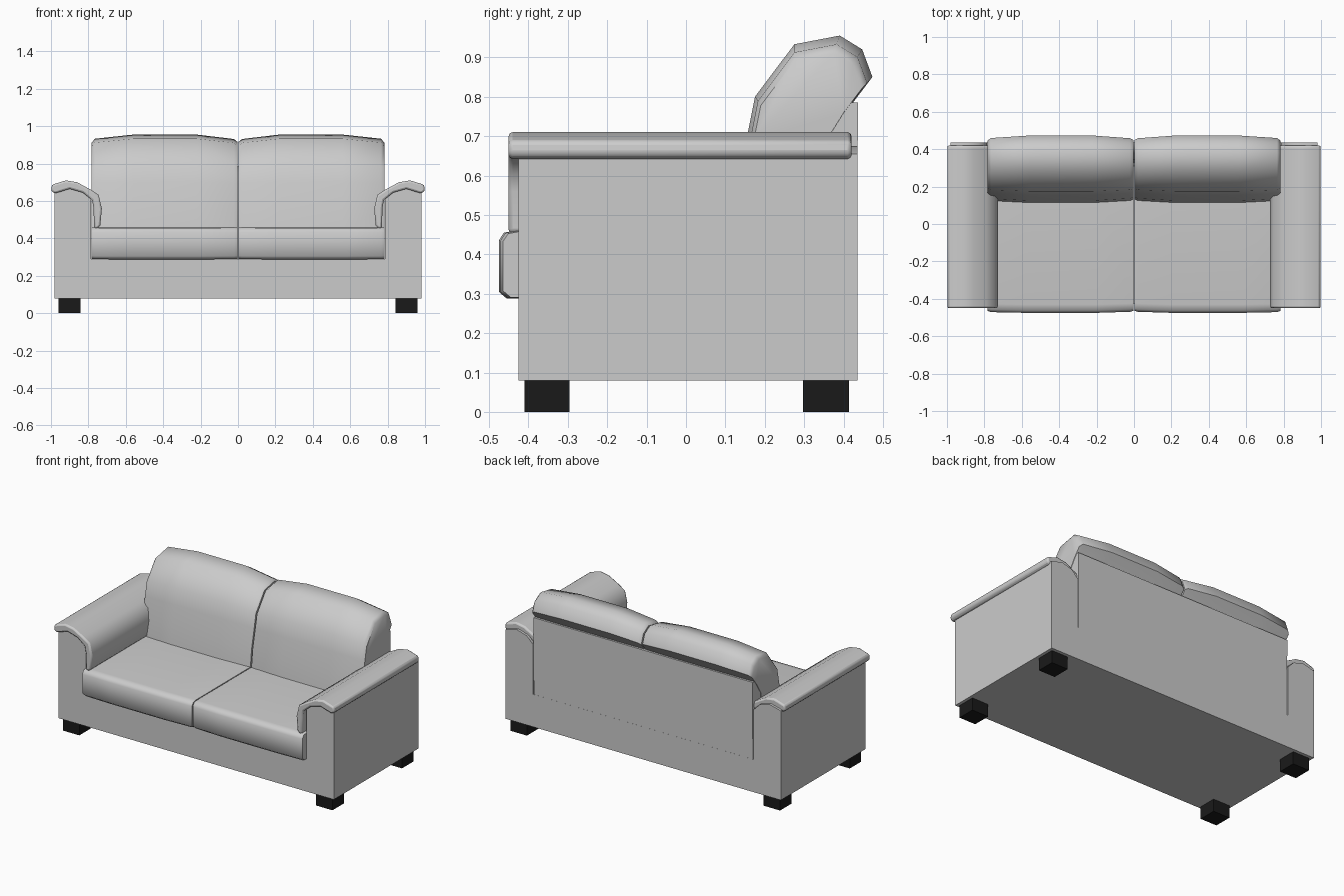
import bpy, bmesh, math

if "Cube" in bpy.data.objects:
    bpy.data.objects.remove(bpy.data.objects["Cube"])

black = bpy.data.materials.new("black_leg")
black.diffuse_color = (0.01, 0.01, 0.01, 1)
black.use_nodes = True
black.node_tree.nodes["Principled BSDF"].inputs["Base Color"].default_value = black.diffuse_color


def loft(name, profile, sections, axis, centre=(0, 0), mirror=False, bevel=0, mat=None):
    """Skin a 2D profile along an axis; sections are (position, scale about centre)."""
    bm = bmesh.new()
    rings = []
    for pos, s in sections:
        ring = []
        for p, q in profile:
            a = centre[0] + (p - centre[0]) * s
            b = centre[1] + (q - centre[1]) * s
            co = {"x": (pos, a, b), "y": (a, pos, b), "z": (a, b, pos)}[axis]
            ring.append(bm.verts.new(co))
        rings.append(ring)
    n = len(profile)
    for r0, r1 in zip(rings, rings[1:]):
        for i in range(n):
            j = (i + 1) % n
            bm.faces.new((r0[i], r0[j], r1[j], r1[i]))
    bm.faces.new(rings[0])
    bm.faces.new(rings[-1])
    bmesh.ops.recalc_face_normals(bm, faces=bm.faces)
    me = bpy.data.meshes.new(name)
    bm.to_mesh(me)
    bm.free()
    ob = bpy.data.objects.new(name, me)
    bpy.context.collection.objects.link(ob)
    if mat:
        me.materials.append(mat)
    else:
        bpy.ops.object.select_all(action="DESELECT")
        ob.select_set(True)
        bpy.context.view_layer.objects.active = ob
        bpy.ops.object.shade_smooth_by_angle(angle=math.radians(50))
    if bevel:
        m = ob.modifiers.new("bevel", "BEVEL")
        m.width, m.segments, m.limit_method = bevel, 2, "ANGLE"
        m.angle_limit = math.radians(50)
    if mirror:
        ob.modifiers.new("mirror", "MIRROR").use_mirror_merge = False
    return ob


# Frame: base and both arms as one U-shaped outline
half = [(0.98, 0.08), (0.98, 0.655), (0.90, 0.675), (0.83, 0.655),
        (0.785, 0.61), (0.785, 0.29)]
outline = half + [(-x, z) for x, z in reversed(half)]
loft("frame", outline, [(-0.425, 1), (0.435, 1)], "y")

# Back panel
loft("back_panel", [(0.434, 0.1), (0.436, 0.785), (0.405, 0.785), (0.378, 0.755),
                    (0.345, 0.70), (0.31, 0.28)], [(-0.78, 1), (0.78, 1)], "x")

# Padded arm covers draped over the inside of the arms
pad = [(1.0, 0.655), (0.995, 0.687), (0.92, 0.71), (0.86, 0.70), (0.79, 0.662),
       (0.745, 0.632), (0.728, 0.56), (0.736, 0.47), (0.75, 0.452), (0.77, 0.455),
       (0.772, 0.56), (0.78, 0.605), (0.83, 0.645), (0.90, 0.665), (0.98, 0.64)]
loft("arm_pad", pad, [(-0.45, 1), (0.42, 1)], "y", mirror=True, bevel=0.01)

# Seat cushions
seat = [(-0.455, 0.288), (-0.475, 0.305), (-0.475, 0.435), (-0.462, 0.455),
        (-0.43, 0.461), (0.30, 0.461), (0.30, 0.288)]
loft("seat_cushion", seat, [(0.003, 0.97), (0.02, 0.985), (0.2, 1), (0.58, 1),
                            (0.765, 0.99), (0.784, 0.97)],
     "x", (-0.1, 0.375), mirror=True)

# Back cushions
back = [(0.11, 0.42), (0.125, 0.56), (0.155, 0.70), (0.175, 0.80), (0.275, 0.933),
        (0.39, 0.955), (0.447, 0.92), (0.473, 0.85), (0.42, 0.78), (0.37, 0.70),
        (0.33, 0.42)]
loft("back_cushion", back, [(0.004, 0.88), (0.022, 0.925), (0.22, 1), (0.56, 1),
                            (0.765, 0.93), (0.783, 0.86)],
     "x", (0.28, 0.64), mirror=True)

# Legs
for label, y0, y1 in (("front", -0.41, -0.295), ("rear", 0.297, 0.414)):
    loft(label + "_leg", [(0.843, y0), (0.96, y0), (0.96, y1), (0.843, y1)],
         [(0, 1), (0.082, 1)], "z", mirror=True, mat=black)
